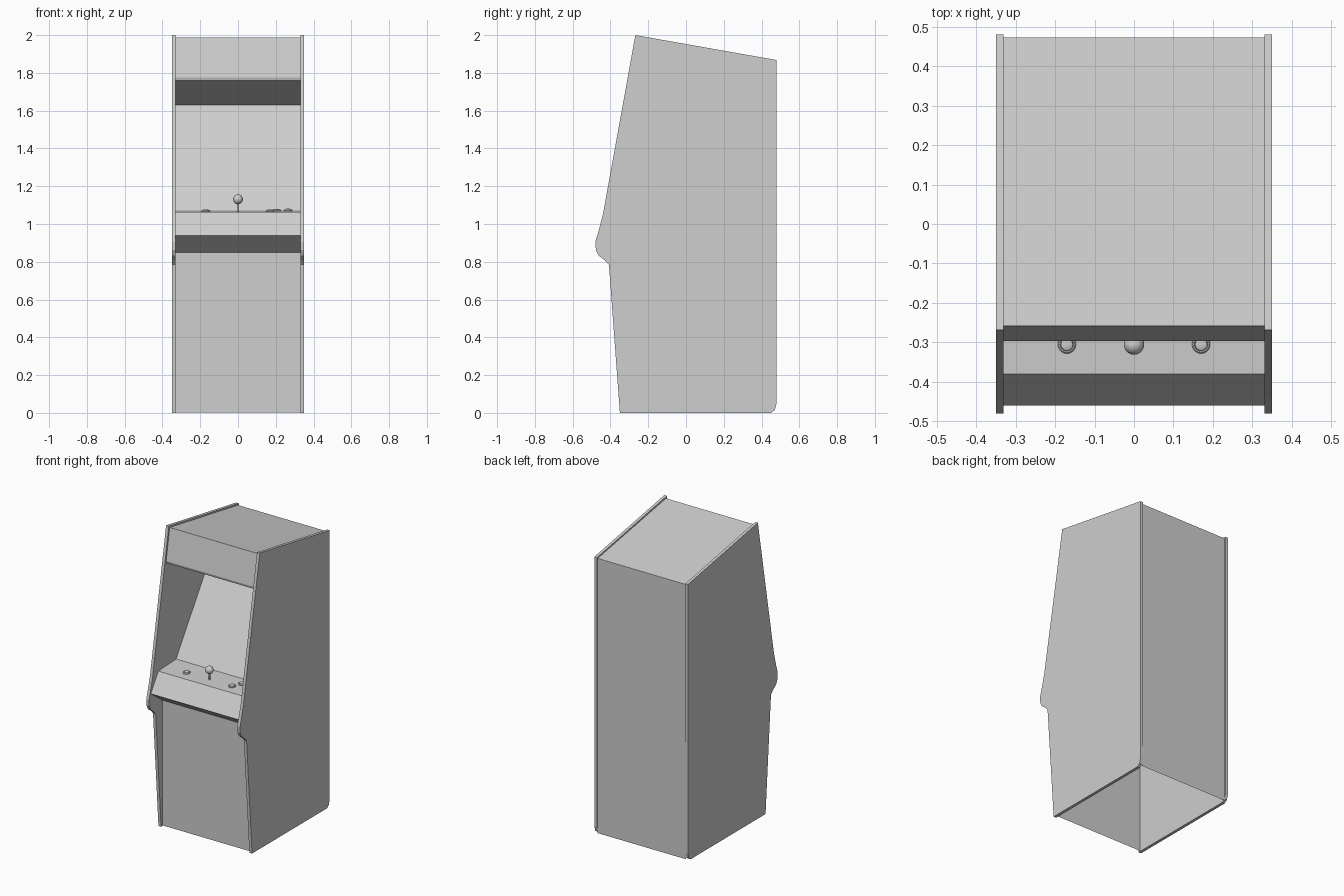
import bpy, bmesh, math

if "Cube" in bpy.data.objects:
    bpy.data.objects.remove(bpy.data.objects["Cube"])

grey = bpy.data.materials.new("plain_grey")
grey.diffuse_color = (0.62, 0.62, 0.62, 1)
grey.use_nodes = True
grey.node_tree.nodes["Principled BSDF"].inputs["Base Color"].default_value = grey.diffuse_color


def finish(name, bm, smooth=True):
    me = bpy.data.meshes.new(name)
    bm.to_mesh(me)
    bm.free()
    me.materials.append(grey)
    ob = bpy.data.objects.new(name, me)
    bpy.context.collection.objects.link(ob)
    if smooth:
        bpy.ops.object.select_all(action='DESELECT')
        ob.select_set(True)
        bpy.context.view_layer.objects.active = ob
        bpy.ops.object.shade_smooth_by_angle(angle=math.radians(35))
    return ob


def sheet(name, path, half=0.331):
    """Panel made by sweeping a (y, z) path across the cabinet width."""
    bm = bmesh.new()
    rows = [(bm.verts.new((-half, y, z)), bm.verts.new((half, y, z))) for y, z in path]
    for (a, b), (c, d) in zip(rows, rows[1:]):
        bm.faces.new((a, b, d, c))
    return finish(name, bm, False)


def lathe(name, profile, loc, tilt=0.0, n=24):
    """Round part from an (r, z) profile."""
    bm = bmesh.new()
    verts = [bm.verts.new((r, 0, z)) for r, z in profile]
    edges = [bm.edges.new(p) for p in zip(verts, verts[1:])]
    bmesh.ops.spin(bm, geom=verts + edges, cent=(0, 0, 0), axis=(0, 0, 1),
                   angle=2 * math.pi, steps=n)
    bmesh.ops.remove_doubles(bm, verts=bm.verts, dist=1e-5)
    bmesh.ops.recalc_face_normals(bm, faces=bm.faces)
    ob = finish(name, bm)
    ob.location = loc
    ob.rotation_euler.x = tilt
    return ob


# Side panels
outline = [(-.35, 0), (-.408, .785), (-.43, .808), (-.462, .832), (-.477, .862),
           (-.48, .905), (-.465, .955), (-.44, 1.05), (-.268, 2.0), (.48, 1.868),
           (.478, .045), (.47, .015), (.45, 0)]
for name, x in (("left_side", -.35), ("right_side", .33)):
    bm = bmesh.new()
    face = bm.faces.new([bm.verts.new((x, y, z)) for y, z in outline])
    new = bmesh.ops.extrude_face_region(bm, geom=[face])["geom"]
    bmesh.ops.translate(bm, vec=(.02, 0, 0),
                        verts=[v for v in new if isinstance(v, bmesh.types.BMVert)])
    bmesh.ops.recalc_face_normals(bm, faces=bm.faces)
    finish(name, bm, False)

# Body panels, running from the front foot up and over to the back foot
DECK_F, DECK_B = (-.38, 1.063), (-.19, 1.072)
sheet("lower_front_panel", [(-.335, .003), (-.337, .85)])
sheet("control_panel", [(-.337, .85), (-.46, .94), DECK_F, DECK_B])
sheet("screen", [DECK_B, (.18, 1.63)])
sheet("hood_underside", [(.18, 1.63), (-.292, 1.76)])
sheet("header_sign", [(-.292, 1.76), (-.296, 1.775), (-.258, 1.987)])
sheet("roof", [(-.258, 1.987), (.472, 1.86)])
sheet("back_panel", [(.472, 1.86), (.472, .003)])


def deck_z(y):
    t = (y - DECK_F[0]) / (DECK_B[0] - DECK_F[0])
    return DECK_F[1] + t * (DECK_B[1] - DECK_F[1])


# Buttons: rim with a raised centre
button = [(.023, -.003), (.023, .004), (.02, .007), (.017, .007), (.016, .004),
          (.015, .009), (.011, .011), (0, .011)]
for i, (x, y) in enumerate([(-.17, -.305), (.17, -.305), (.205, -.25), (.265, -.245)]):
    lathe(f"button_{i + 1}", button, (x, y, deck_z(y)), .047)

# Joystick
lathe("joystick_shaft", [(.006, -.003), (.006, .05)], (0, -.305, deck_z(-.305)), n=12)
ball = [(.026 * math.sin(math.pi * i / 12), -.026 * math.cos(math.pi * i / 12)) for i in range(13)]
lathe("joystick_ball", ball, (0, -.305, 1.131))
